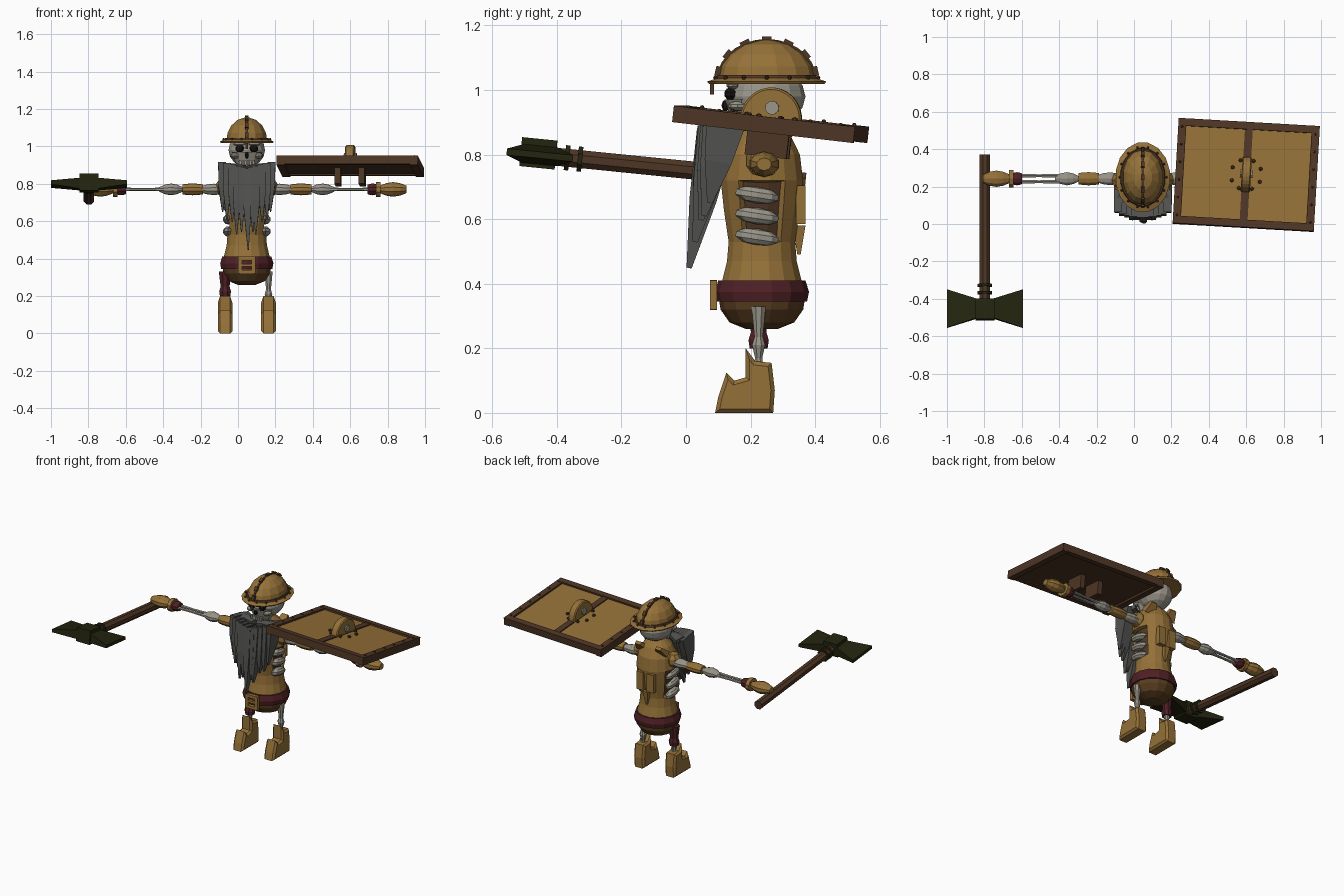
import bpy, bmesh, math, random
from mathutils import Matrix, Vector

random.seed(3)
if "Cube" in bpy.data.objects:
    bpy.data.objects.remove(bpy.data.objects["Cube"])


def material(name, *rgb):
    mat = bpy.data.materials.new(name)
    mat.use_nodes = True
    mat.diffuse_color = (*rgb, 1)
    mat.node_tree.nodes["Principled BSDF"].inputs["Base Color"].default_value = (*rgb, 1)
    return mat


TAN = material("tan leather", .3, .165, .04)
WOOD = material("dark wood", .077, .037, .018)
OLIVE = material("dark olive metal", .018, .018, .005)
RED = material("dark red cloth", .077, .014, .018)
BONE = material("pale bone", .32, .3, .25)
GREY = material("grey hair", .085, .085, .08)
BROWN = material("brown cloth", .1, .047, .014)
BLACK = material("socket black", .008, .007, .006)


# Placement helpers
def at(x=0, y=0, z=0):
    return Matrix.Translation((x, y, z))


def turn(angle, axis):
    return Matrix.Rotation(angle, 4, axis)


def flip(side):
    return Matrix.Diagonal((side, 1, 1, 1))


ALONG_X = turn(math.tau / 3, Vector((1, 1, 1)))  # local z becomes x, x becomes y
ALONG_Y = ALONG_X @ ALONG_X
BODY = at(.047, .235)
HEAD = BODY @ at(y=.015, z=1.03)
SIDES = (-1, 1)


# Shape helpers
def finish(name, mat, place, bm):
    bm.transform(place)
    bmesh.ops.recalc_face_normals(bm, faces=bm.faces)
    mesh = bpy.data.meshes.new(name)
    bm.to_mesh(mesh)
    bm.free()
    mesh.materials.append(mat)
    ob = bpy.data.objects.new(name, mesh)
    bpy.context.collection.objects.link(ob)
    return ob


def skin(rings, flat, sides):
    """Skin rings of (height, radius) or (height, radius, depth) along z."""
    bm = bmesh.new()
    grow = math.sqrt(2) if sides == 4 else 1
    loops = []
    for height, radius, *depth in rings:
        other = depth[0] if depth else radius * flat
        angles = [(i + .5) * math.tau / sides for i in range(sides)]
        loops.append([bm.verts.new((radius * grow * math.cos(a), other * grow * math.sin(a), height)) for a in angles])
    for low, high in zip(loops, loops[1:]):
        for i in range(sides):
            bm.faces.new((low[i - 1], low[i], high[i], high[i - 1]))
    bm.faces.new(loops[0])
    bm.faces.new(loops[-1])
    return bm


def loft(name, mat, place, rings, flat=1, sides=10):
    return finish(name, mat, place, skin(rings, flat, sides))


def barrel(name, mat, place, start, end, radius, ends, sides=10):
    """Bulging limb piece; 'ends' is the relative radius at both tips."""
    steps = [i / 4 for i in range(5)]
    rings = [(start + (end - start) * t, radius * (ends + (1 - ends) * math.sin(math.pi * t))) for t in steps]
    return loft(name, mat, place, rings, .85, sides)


def box(name, mat, place, *size):
    bm = bmesh.new()
    bmesh.ops.create_cube(bm, size=1)
    return finish(name, mat, place @ Matrix.Diagonal((*size, 1)), bm)


def ball(name, mat, place, rx, ry=None, rz=None, seg=8):
    bm = bmesh.new()
    bmesh.ops.create_uvsphere(bm, u_segments=seg, v_segments=seg // 2 + 1, radius=1)
    return finish(name, mat, place @ Matrix.Diagonal((rx, ry or rx, rz or rx, 1)), bm)


def prism(name, mat, place, outline, width, bevel=0):
    """Extrude a (y, z) outline along x."""
    bm = bmesh.new()
    face = bm.faces.new([bm.verts.new((-width / 2, y, z)) for y, z in outline])
    grown = bmesh.ops.extrude_face_region(bm, geom=[face])["geom"]
    bmesh.ops.translate(bm, vec=(width, 0, 0), verts=[v for v in grown if isinstance(v, bmesh.types.BMVert)])
    if bevel:
        rim = [e for e in bm.edges if abs(e.verts[0].co.x - e.verts[1].co.x) < bevel]
        bmesh.ops.bevel(bm, geom=rim, offset=bevel, segments=1, affect="EDGES")
    return finish(name, mat, place, bm)


# Jacket with recessed side openings
bm = skin([(.39, .13), (.47, .11), (.53, .105), (.63, .12), (.72, .13), (.8, .12), (.86, .09), (.9, .05)], 1, 16)
bmesh.ops.recalc_face_normals(bm, faces=bm.faces)
for side in SIDES:
    hole = [f for f in bm.faces if f.normal.x * side > .75 and .53 < f.calc_center_median().z < .72]
    bmesh.ops.inset_region(bm, faces=hole, thickness=.008, depth=-.02)
    for f in hole:
        f.material_index = 1
finish("jacket", TAN, BODY, bm).data.materials.append(WOOD)

# Hips, belt and jacket tail
loft("hips", BROWN, BODY, [(.37, .136), (.32, .128), (.28, .1), (.26, .05)], sides=14)
loft("belt", RED, BODY, [(.345, .14), (.375, .146), (.41, .135)], sides=14)
loft("jacket_tail", TAN, BODY @ at(y=.115), [(.58, .02), (.49, .005)], sides=4)
BUCKLE = BODY @ at(y=-.15, z=.365)
box("buckle_prong", TAN, BUCKLE, .05, .02, .014)

# Feet outline shared by both boots
boot_outline = [(-.145, 0), (.035, 0), (.04, .07), (.03, .155), (-.02, .16), (-.05, .2),
                (-.05, .11), (-.085, .1), (-.11, .125), (-.135, .05)]

# Arm pieces: name, material, start, end, radius, relative end radius
arm_pieces = [("shoulder_bone", BONE, .1, .25, .036, .5), ("sleeve", TAN, .235, .345, .037, .85),
              ("elbow_bone", BONE, .34, .47, .037, .35), ("wrist_cloth", RED, .645, .7, .037, .8),
              ("cuff", TAN, .69, .715, .048, 1), ("fist", TAN, .71, .855, .046, .5)]

# Everything mirrored across the body
for side in SIDES:
    HALF = BODY @ flip(side)
    for i in range(3):
        ball("rib", BONE, HALF @ at(.1, -.015, .545 + i * .065) @ turn(-.15, "X"), .028, .07, .026)
    box("back_pouch", TAN, HALF @ at(.038, .12, .645), .05, .03, .12)
    loft("collar_point", TAN, HALF @ at(.075, .07, .85) @ turn(-.8, "X"), [(-.03, .04, .02), (.04, .02, .01)], sides=4)
    ball("shoulder_cap", TAN, HALF @ at(.12, z=.78), .05)
    box("buckle_side", TAN, HALF @ at(.036, -.15, .365), .02, .022, .09)
    box("buckle_bar", TAN, BUCKLE @ at(z=side * .036), .07, .022, .02)

    LEG = HALF @ at(.116, -.01)
    prism("boot", TAN, HALF @ at(.116), boot_outline, .078, .012)
    loft("leg_bone", BONE, LEG, [(.12, .02), (.17, .012), (.21, .022), (.235, .014), (.33, .024)], sides=8)
    if side < 0:
        loft("trouser_leg", RED, LEG, [(.2, .03), (.225, .034), (.25, .026), (.33, .036)], sides=8)

    ARM = HALF @ at(y=.007, z=.77) @ ALONG_X
    for name, mat, *spec in arm_pieces:
        barrel(name, mat, ARM, *spec)
    for edge in SIDES:
        barrel("forearm_bone", BONE, ARM @ at(edge * .016), .44, .67, .009, 1.4, sides=6)

    FACE = HEAD @ flip(side)
    ball("eye_socket", BLACK, FACE @ at(.038, -.112, -.042), .024, .02, .02)
    ball("cheekbone", BONE, FACE @ at(.062, -.09, -.08), .026, .03, .016)
    ball("brow", BONE, FACE @ at(.04, -.105, -.016), .036, .02, .012)
    loft("moustache", GREY, FACE @ at(y=-.13, z=-.143) @ turn(.3, "Z") @ ALONG_X,
         [(.01, .03, .014), (.06, .035, .022), (.14, .06, .018)], sides=6)

# Skull
ball("skull", BONE, HEAD @ at(z=-.05), .1, .12, .09, seg=14)
loft("jaw", BONE, HEAD @ at(y=-.055), [(-.16, .045), (-.11, .065), (-.06, .085)], .9)
loft("neck", BONE, HEAD, [(-.17, .035), (-.09, .04)], sides=8)
ball("nose_hole", BLACK, HEAD @ at(y=-.128, z=-.078), .012, .012, .018, seg=6)
for i in range(6):
    box("tooth", BONE, HEAD @ at((i - 2.5) * .014, -.117, -.118), .011, .02, .024)

# Beard of tapered locks, longest in the middle
LOCKS = 11
for i in range(LOCKS):
    u = 2 * i / (LOCKS - 1) - 1
    top = .87 + .035 * abs(u)
    length = .43 - .17 * abs(u) - .07 * (i % 2 == 0) * (1 - abs(u))
    root = BODY @ at(u * .132, .03 * u * u - .14, top) @ turn(-.2, "X") @ turn(random.uniform(-.02, .02), "Y")
    loft("beard_lock", GREY, root, [(0, .021, .062), (-length / 2, .02, .042), (-length, .003, .008)], sides=4)

# Helmet dome, brim, band and crest
arc = [math.pi * i / 14 for i in range(15)]
loft("helmet_dome", TAN, HEAD, [(.125 * math.sin(a), .112 * math.cos(a)) for a in (0, .35, .7, 1.1, 1.45)], 1.35, 14)
loft("helmet_brim", TAN, HEAD, [(-.012, .142), (-.004, .147), (.01, .115)], 1.28, 16)
loft("helmet_band", WOOD, HEAD, [(0, .125), (.016, .118)], 1.3, 16)
prism("crest_strip", WOOD, HEAD, [(.155 * math.cos(a), .128 * math.sin(a)) for a in arc], .012)
box("brim_clip", WOOD, HEAD @ at(y=-.17, z=-.027), .014, .012, .035)
for a in arc[1:-1:2]:
    box("crest_stud", WOOD, HEAD @ at(y=.152 * math.cos(a), z=.125 * math.sin(a)) @ turn(a, "X"), .02, .022, .03)
for a in arc:
    ball("brim_rivet", WOOD, HEAD @ at(.125 * math.cos(2 * a), .163 * math.sin(2 * a), .008), .007, seg=6)

# Axe, lying along y with the head slightly raised
AXE = at(-.797, z=.753) @ turn(-.1, "X")
loft("axe_handle", WOOD, AXE @ ALONG_Y, [(-.42, .03), (.372, .03)], sides=8)
box("axe_block", OLIVE, AXE @ at(y=-.46, z=.005), .1, .11, .09)
for side in SIDES:
    loft("axe_ring", OLIVE, AXE @ at(y=-.35 + side * .02) @ ALONG_Y, [(-.007, .042), (.007, .042)], sides=8)
    loft("axe_blade", OLIVE, AXE @ flip(side) @ at(y=-.455) @ ALONG_X, [(.04, .05, .03), (.203, .103, .01)], sides=4)

# Shield, built flat and tilted into place
SHIELD = at(.6, .262, .893) @ turn(-.058, "Z") @ turn(-.115, "X")
box("shield_board", WOOD, SHIELD, .73, .54, .025)
box("shield_strap", WOOD, SHIELD @ at(z=.01), .042, .5, .022)
for side in SIDES:
    HALF = SHIELD @ flip(side)
    box("shield_panel", TAN, HALF @ at(.175, z=.01), .32, .5, .009)
    box("shield_side_rail", WOOD, HALF @ at(.357), .042, .565, .05)
    box("shield_long_rail", WOOD, SHIELD @ at(y=side * .263, z=.003), .75, .04, .046)
    box("shield_bracket", WOOD, HALF @ at(.065, z=-.055), .032, .13, .09)
    for i in range(6):
        ball("rail_rivet", WOOD, HALF @ at(.357, (i - 2.5) * .095, .026), .007, seg=6)
    for edge in SIDES:
        ball("boss_rivet", WOOD, HALF @ at(.035, edge * .075, .02), .011, seg=6)
        ball("boss_rivet", WOOD, HALF @ at(.075, edge * .035, .02), .011, seg=6)
prism("shield_boss", TAN, SHIELD @ at(z=.015), [(.095 * math.cos(a), .1 * math.sin(a)) for a in arc], .05, .006)
loft("boss_axle", BONE, SHIELD @ at(z=.052) @ ALONG_X, [(-.034, .022), (.034, .022)], sides=8)
